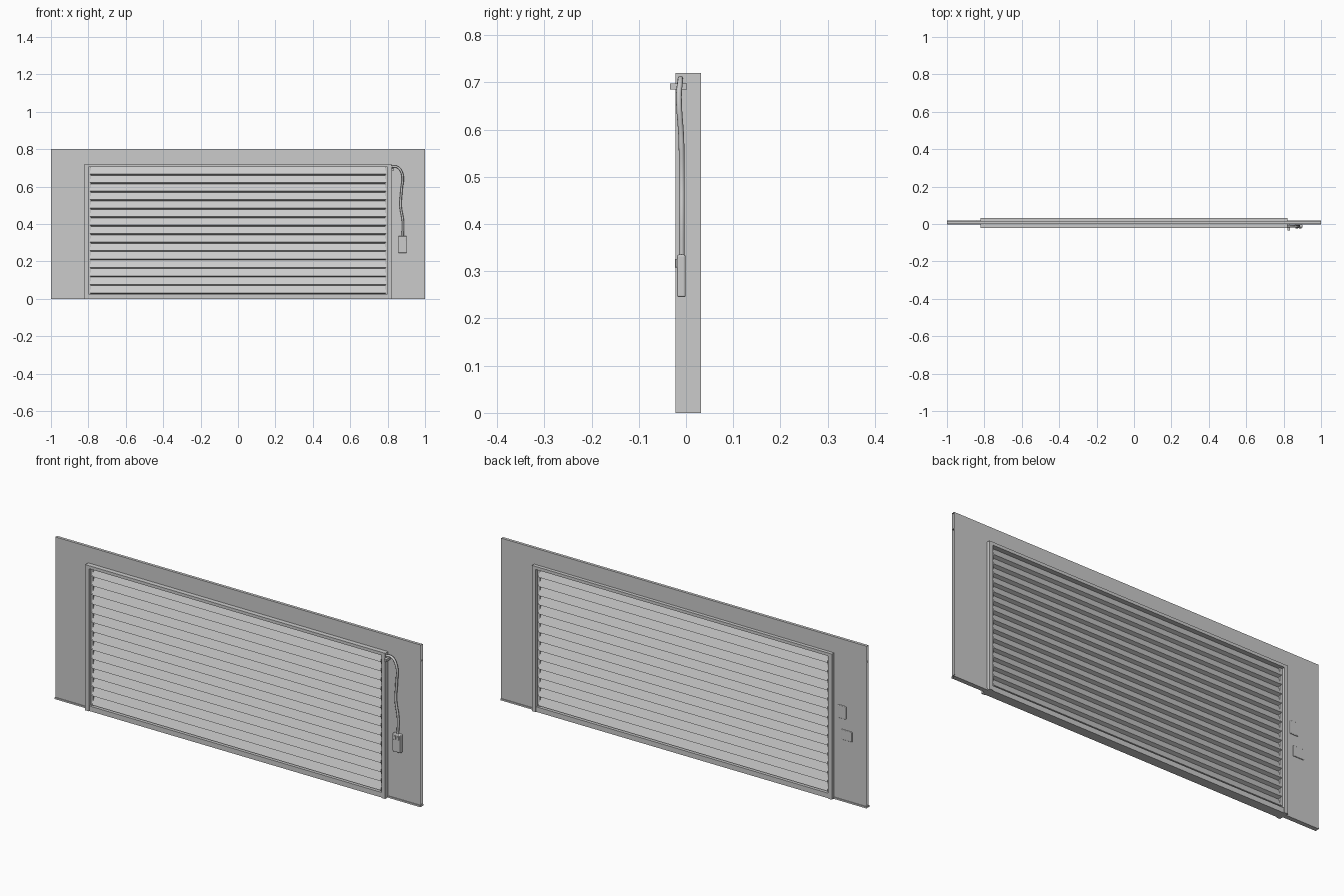
import bpy, bmesh, math
from mathutils import Vector

cube = bpy.data.objects.get("Cube")
if cube:
    bpy.data.objects.remove(cube, do_unlink=True)

grey = bpy.data.materials.new("plain grey")
grey.use_nodes = True
tone = (0.6, 0.6, 0.6, 1)
grey.diffuse_color = tone
grey.node_tree.nodes["Principled BSDF"].inputs["Base Color"].default_value = tone


def finish(name, bm):
    bmesh.ops.recalc_face_normals(bm, faces=bm.faces)
    mesh = bpy.data.meshes.new(name)
    bm.to_mesh(mesh)
    bm.free()
    obj = bpy.data.objects.new(name, mesh)
    mesh.materials.append(grey)
    bpy.context.collection.objects.link(obj)
    return obj


def box(name, x, y, z, open_ends=False, bevel=0):
    """Box between the (low, high) pairs, optionally without its x ends."""
    bm = bmesh.new()
    bmesh.ops.create_cube(bm, size=1)
    for v in bm.verts:
        v.co = Vector([a + (b - a) * (c + 0.5) for (a, b), c in zip((x, y, z), v.co)])
    if open_ends:
        bm.normal_update()
        ends = [f for f in bm.faces if abs(f.normal.x) > 0.9]
        bmesh.ops.delete(bm, geom=ends, context="FACES_ONLY")
    obj = finish(name, bm)
    if bevel:
        mod = obj.modifiers.new("rounding", "BEVEL")
        mod.width = bevel
        mod.segments = 3
    return obj


def tube(name, points, radius):
    curve = bpy.data.curves.new(name, "CURVE")
    curve.dimensions = "3D"
    curve.bevel_depth = radius
    curve.bevel_resolution = 2
    curve.use_fill_caps = True
    spline = curve.splines.new("BEZIER")
    spline.bezier_points.add(len(points) - 1)
    for bp, p in zip(spline.bezier_points, points):
        bp.co = p
        bp.handle_left_type = bp.handle_right_type = "AUTO"
    curve.materials.append(grey)
    obj = bpy.data.objects.new(name, curve)
    bpy.context.collection.objects.link(obj)


# Wall around the opening, with a narrow base strip
OUT, INN, TOP = 0.82, 0.80, 0.72
FRONT, BACK, MID = -0.022, 0.032, 0.005
wall_y = (0.001, 0.015)
box("wall_above", (-1, 1), wall_y, (TOP, 0.8), True)
for side, name in ((-1, "right"), (1, "left")):
    def span(a, b):
        return tuple(sorted((side * a, side * b)))
    box("wall_" + name, span(OUT, 1), wall_y, (0, TOP), True)
    box("base_strip_" + name, span(OUT, 1), (-0.003, 0.019), (0, 0.008), True)
    # Door posts with a narrower guide rail inside
    box("post_" + name, span(INN, OUT), (FRONT, BACK), (0, TOP))
    box("guide_" + name, span(0.787, INN), (MID - 0.012, MID + 0.012), (0.02, 0.705))

# Head and sill of the frame
box("frame_head", (-INN, INN), (FRONT, BACK), (0.705, TOP))
box("frame_sill", (-INN, INN), (FRONT + 0.004, BACK - 0.004), (0, 0.025))

# Shutter slats: each flares outward to a lip, then tucks back under
bm = bmesh.new()
COUNT, LOW, HIGH = 15, 0.025, 0.705
pitch = (HIGH - LOW) / COUNT
for i in range(COUNT):
    z = LOW + i * pitch
    section = [(0.003, 0), (0.02, 0.007), (0.003, pitch)]
    loop = section + [(-y, h) for y, h in reversed(section)]
    ends = [[bm.verts.new((x, MID + y, z + h)) for y, h in loop] for x in (-0.79, 0.79)]
    for end in ends:
        bm.faces.new(end)
    for j in range(len(loop)):
        k = (j + 1) % len(loop)
        bm.faces.new((ends[0][j], ends[0][k], ends[1][k], ends[1][j]))
finish("shutter_slats", bm)

# Cable clip, cable and hand control
box("cable_clip", (0.822, 0.834), (-0.034, 0.002), (0.685, 0.697))
tube("control_cable", [(0.815, -0.012, 0.705), (0.85, -0.012, 0.705),
                       (0.877, -0.015, 0.67), (0.874, -0.010, 0.58),
                       (0.869, -0.009, 0.50), (0.882, -0.009, 0.41),
                       (0.880, -0.009, 0.33)], 0.006)
box("hand_control", (0.857, 0.902), (-0.019, -0.001), (0.245, 0.335), bevel=0.004)
for x in (0.864, 0.882):
    box("control_button", (x, x + 0.013), (-0.023, -0.018), (0.308, 0.326), bevel=0.001)

# Small wall switches on the rear face
for x, z, w, h in ((-0.865, 0.44, 0.022, 0.032), (-0.89, 0.33, 0.03, 0.025)):
    box("rear_switch", (x - w, x + w), (0.012, 0.019), (z - h, z + h), bevel=0.003)
